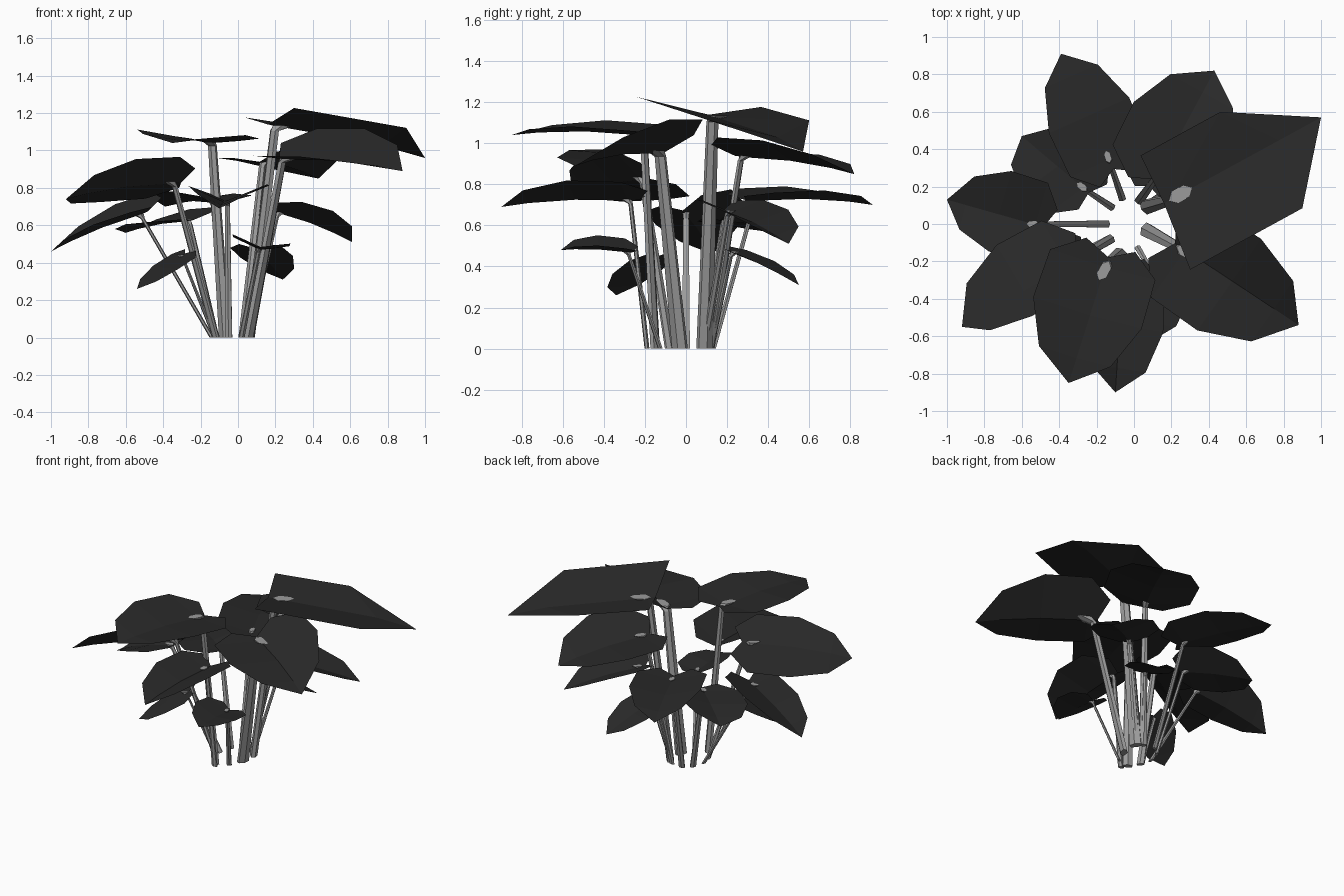
import bpy, bmesh, math
from mathutils import Vector

if "Cube" in bpy.data.objects:
    bpy.data.objects.remove(bpy.data.objects["Cube"])


def material(name, value):
    mat = bpy.data.materials.new(name)
    mat.use_nodes = True
    colour = (value, value, value, 1)
    mat.diffuse_color = colour
    mat.node_tree.nodes["Principled BSDF"].inputs["Base Color"].default_value = colour
    return mat


LEAF = material("dark leaf", 0.022)
STEM = material("grey stem", 0.33)

# Half outlines: fraction from stem to tip, fraction of the half width
HEART = [(-0.22, 0.45), (-0.03, 0.97), (0.4, 1), (0.78, 0.66)]
SQUARE_LONG = [(-0.1, 1), (0.7, 1)]
SQUARE_SHORT = [(-0.1, 1), (0.47, 1)]
NOTCH = -0.12
WIDEST = 0.3
CROWN = Vector((-0.03, 0.0, 0))


def finish(bm, name, mat):
    mesh = bpy.data.meshes.new(name)
    bm.to_mesh(mesh)
    bm.free()
    mesh.materials.append(mat)
    obj = bpy.data.objects.new(name, mesh)
    bpy.context.collection.objects.link(obj)


def make_leaf(name, stem, tip, sides, outlines):
    """Folded blade: a central spine with one fan of faces on each side."""
    bm = bmesh.new()
    length = tip - stem

    def spine(a):
        arch = 0.12 * length.length * max(a, 0) * (1 - a)
        return stem + length * a + Vector((0, 0, arch))

    mids = [NOTCH] + [max(NOTCH / 2, a) for a, _ in outlines[0]]
    middle = [bm.verts.new(spine(a)) for a in mids]
    end = bm.verts.new(tip)
    for side, outline in zip(sides, outlines):
        across = side - spine(WIDEST)
        edge = [bm.verts.new(spine(a) + across * w) for a, w in outline]
        bm.faces.new((middle[0], edge[0], middle[1]))
        for i in range(len(edge) - 1):
            bm.faces.new((middle[i + 1], edge[i], edge[i + 1]))
            bm.faces.new((middle[i + 1], edge[i + 1], middle[i + 2]))
        bm.faces.new((middle[-1], edge[-1], end))
    bm.normal_update()
    bmesh.ops.reverse_faces(bm, faces=[f for f in bm.faces if f.normal.z < 0])
    finish(bm, name, LEAF)


def make_stem(name, top, radius, foot, sides=6):
    """Flattened, tapered stalk ending in a long cap just above the blade."""
    out = top - CROWN
    out.z = 0
    out.normalize()
    around = Vector((-out.y, out.x, 0))
    if foot is None:
        foot = CROWN + Vector((out.x * 0.11, out.y * 0.14, 0))
    lift = Vector((0, 0, 0.015))
    neck = top - lift - out * radius * 1.4
    bm = bmesh.new()
    rings = []
    # Centre, depth away from the crown, width around the crown
    for centre, depth, width in ((Vector(foot), 0.55, 1), (neck, 0.5, 0.7),
                                 (top + lift, 1.6, 0.9)):
        ring = []
        for i in range(sides):
            t = math.tau * i / sides
            offset = out * math.cos(t) * depth + around * math.sin(t) * width
            ring.append(bm.verts.new(centre + offset * radius))
        rings.append(ring)
    for low, high in zip(rings, rings[1:]):
        for i in range(sides):
            j = (i + 1) % sides
            bm.faces.new((low[i], low[j], high[j], high[i]))
    bm.faces.new(rings[0][::-1])
    bm.faces.new(rings[-1])
    finish(bm, name, STEM)


def plant_part(name, stem, tip, side_a, side_b, radius=0.022, foot=None,
               outlines=(HEART, HEART)):
    stem, tip, side_a, side_b = map(Vector, (stem, tip, side_a, side_b))
    make_leaf(name + "_leaf", stem, tip, (side_a, side_b), outlines)
    make_stem(name + "_stem", stem, radius, foot)


# Upper leaves: stem end, tip, widest point on each side
plant_part("large_left", (.25, .16, 1.12), (1, .57, .96), (.6, -.08, 1.185),
           (.335, .53, 1.135), .045, (.06, .09, 0), (SQUARE_LONG, SQUARE_SHORT))
plant_part("back_left", (.15, .3, .93), (.43, .82, .85), (-.03, .6, .95), (.48, .32, 1.02), .028)
plant_part("front_left", (.29, -.15, .95), (.88, -.54, .89), (.62, -.04, 1.12),
           (.28, -.53, .97), .043, (.06, -.03, 0))
plant_part("front_centre", (-.16, -.25, 1.04), (-.35, -.85, 1.04), (-.52, -.33, 1.11),
           (.06, -.5, 1.08), .036, (-.07, -.15, 0))

# Middle leaves
plant_part("back_centre", (-.14, .36, .72), (-.39, .91, .7), (-.43, .43, .79), (0, .62, .77))
plant_part("front_under", (-.06, -.3, .72), (-.1, -.9, .69), (.16, -.52, .82),
           (-.26, -.48, .81), foot=(-.05, -.19, 0))
plant_part("right_side", (-.54, 0, .65), (-1, .13, .46), (-.61, .27, .73), (-.73, -.16, .62))
plant_part("front_right", (-.37, -.23, .82), (-.92, -.55, .74), (-.68, -.08, .73),
           (-.49, -.46, .96), .028)
plant_part("back_right", (-.28, .2, .62), (-.6, .47, .56), (-.57, .14, .61), (-.23, .44, .69))
plant_part("left_side", (.23, .22, .66), (.61, .5, .51), (.47, .14, .69), (.22, .47, .69))

# Small low leaves
plant_part("low_back", (.1, .24, .46), (.24, .55, .31), (.28, .28, .45), (0, .4, .44), .018)
plant_part("low_right", (-.31, -.16, .43), (-.54, -.34, .26), (-.43, -.1, .4),
           (-.3, -.34, .38), .016)
plant_part("low_front", (.12, -.3, .47), (.12, -.61, .48), (.28, -.4, .5), (-.03, -.4, .55), .018)
